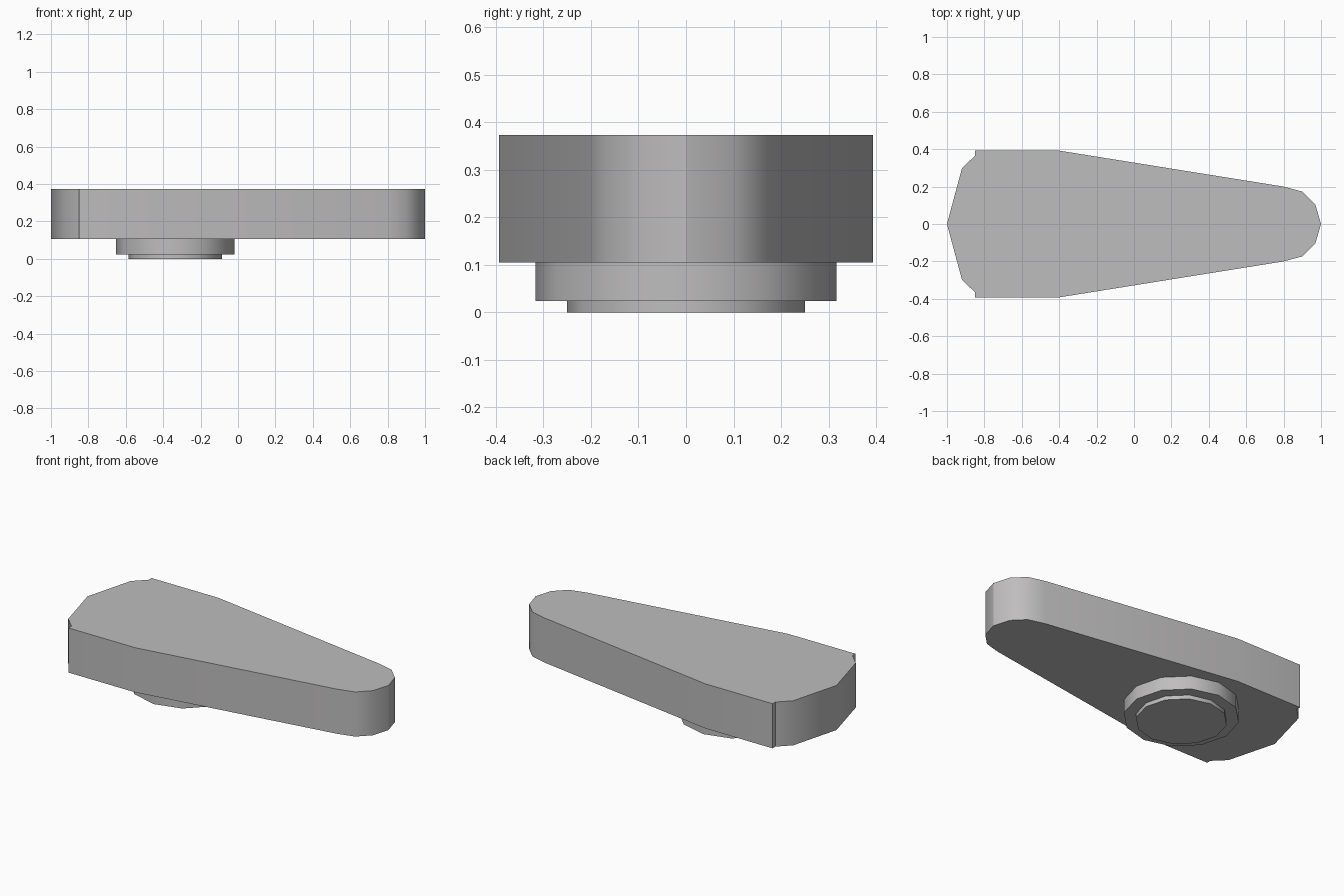
import bpy
import bmesh
import math

cube = bpy.data.objects.get("Cube")
if cube:
    bpy.data.objects.remove(cube, do_unlink=True)

grey = bpy.data.materials.new("light grey")
grey.use_nodes = True
colour = (0.52, 0.51, 0.515, 1.0)
grey.diffuse_color = colour
grey.node_tree.nodes["Principled BSDF"].inputs["Base Color"].default_value = colour


def prism(name, outline, z0, z1):
    """Extrude a counter-clockwise outline from z0 up to z1."""
    bm = bmesh.new()
    face = bm.faces.new([bm.verts.new((x, y, z0)) for x, y in outline])
    result = bmesh.ops.extrude_face_region(bm, geom=[face], use_keep_orig=True)
    top = [g for g in result["geom"] if isinstance(g, bmesh.types.BMVert)]
    bmesh.ops.translate(bm, verts=top, vec=(0, 0, z1 - z0))
    bmesh.ops.recalc_face_normals(bm, faces=bm.faces)
    mesh = bpy.data.meshes.new(name)
    bm.to_mesh(mesh)
    bm.free()
    mesh.materials.append(grey)
    obj = bpy.data.objects.new(name, mesh)
    bpy.context.collection.objects.link(obj)
    bpy.ops.object.select_all(action="DESELECT")
    obj.select_set(True)
    bpy.context.view_layer.objects.active = obj
    bpy.ops.object.shade_smooth_by_angle(angle=math.radians(32))
    return obj


def circle(cx, radius, sides=12):
    return [(cx + radius * math.cos(2 * math.pi * i / sides),
             radius * math.sin(2 * math.pi * i / sides)) for i in range(sides)]


# Tapered lever arm: half outline from the narrow tip to the wide end, mirrored in y
half = [(1, 0), (0.97, 0.103), (0.90, 0.173), (0.80, 0.20), (-0.405, 0.393),
        (-0.85, 0.393), (-0.85, 0.366), (-0.92, 0.297), (-1, 0)]
mirrored = [(x, -y) for x, y in reversed(half[1:-1])]
prism("lever_arm", half + mirrored, 0.105, 0.373)

# Stepped round pivot underneath the wide end
prism("pivot_collar", circle(-0.336, 0.317), 0.024, 0.105)
prism("pivot_foot", circle(-0.336, 0.25), 0.0, 0.024)
